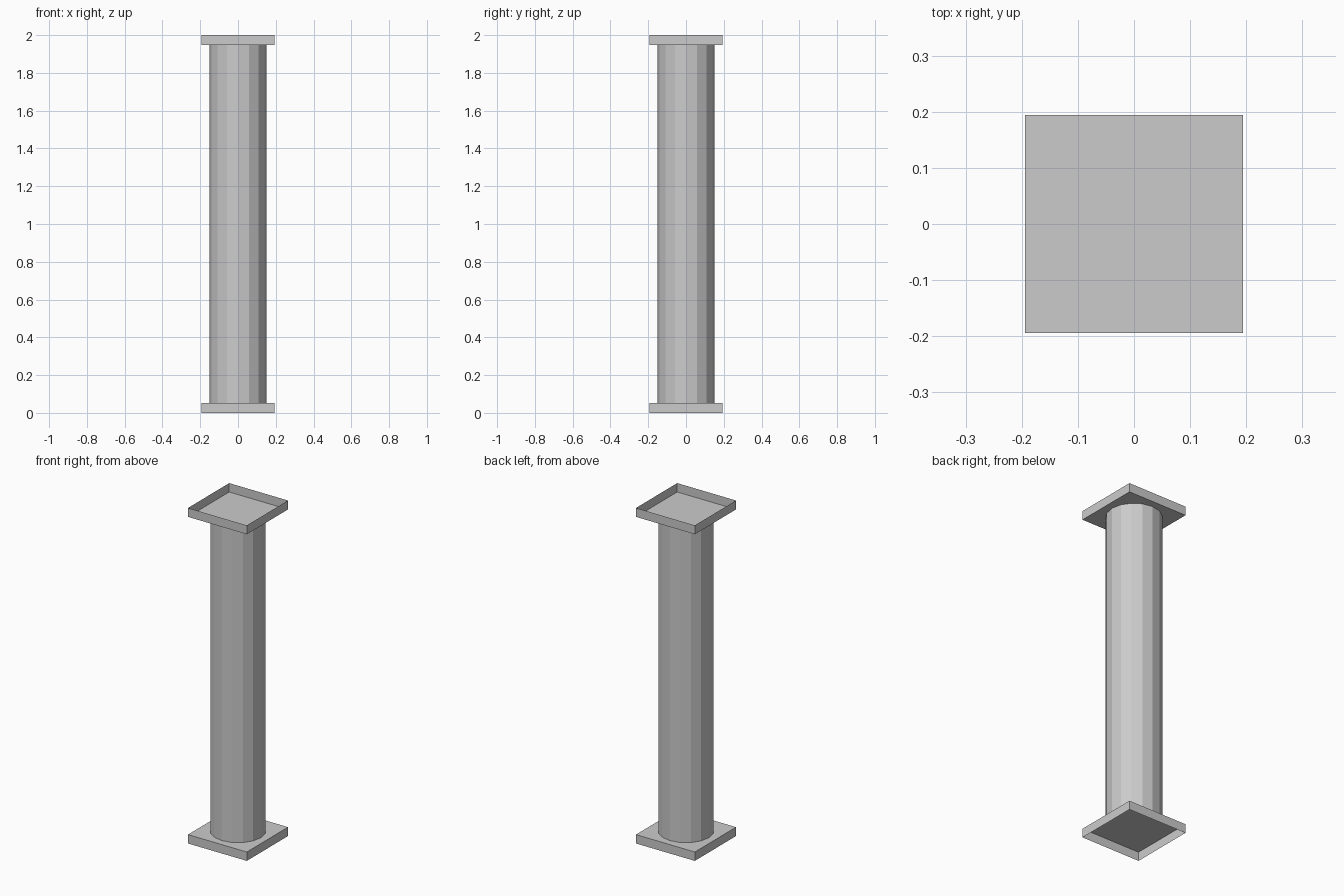
import bpy
import bmesh

HALF = 0.194      # half width of the square plates
THICK = 0.053     # plate height
HEIGHT = 2.0
RADIUS = 0.152    # shaft radius

cube = bpy.data.objects.get("Cube")
if cube:
    bpy.data.objects.remove(cube, do_unlink=True)

grey = bpy.data.materials.new("stone_grey")
grey.use_nodes = True
colour = (0.6, 0.6, 0.6, 1)
grey.diffuse_color = colour
grey.node_tree.nodes["Principled BSDF"].inputs["Base Color"].default_value = colour


def add_object(name, bm):
    mesh = bpy.data.meshes.new(name)
    bm.to_mesh(mesh)
    bm.free()
    mesh.materials.append(grey)
    obj = bpy.data.objects.new(name, mesh)
    bpy.context.collection.objects.link(obj)
    return obj


def open_plate(name, z_mid, open_side):
    """Thin-walled square plate, open at its top (1) or underside (-1)."""
    bm = bmesh.new()
    bmesh.ops.create_cube(bm, size=1)
    bmesh.ops.scale(bm, vec=(2 * HALF, 2 * HALF, THICK), verts=bm.verts)
    bmesh.ops.translate(bm, vec=(0, 0, z_mid), verts=bm.verts)
    bm.normal_update()
    lid = [f for f in bm.faces if f.normal.z * open_side > 0.9]
    bmesh.ops.delete(bm, geom=lid, context='FACES_ONLY')
    return add_object(name, bm)


# Square base and matching capital, hollow on their outer sides
open_plate("base_plate", THICK / 2, -1)
open_plate("top_plate", HEIGHT - THICK / 2, 1)

# Sixteen-sided shaft, ending flush with the plates
bm = bmesh.new()
bmesh.ops.create_cone(bm, cap_ends=False, segments=16, radius1=RADIUS,
                      radius2=RADIUS, depth=HEIGHT - 2 * THICK)
bmesh.ops.translate(bm, vec=(0, 0, HEIGHT / 2), verts=bm.verts)
add_object("column_shaft", bm)
